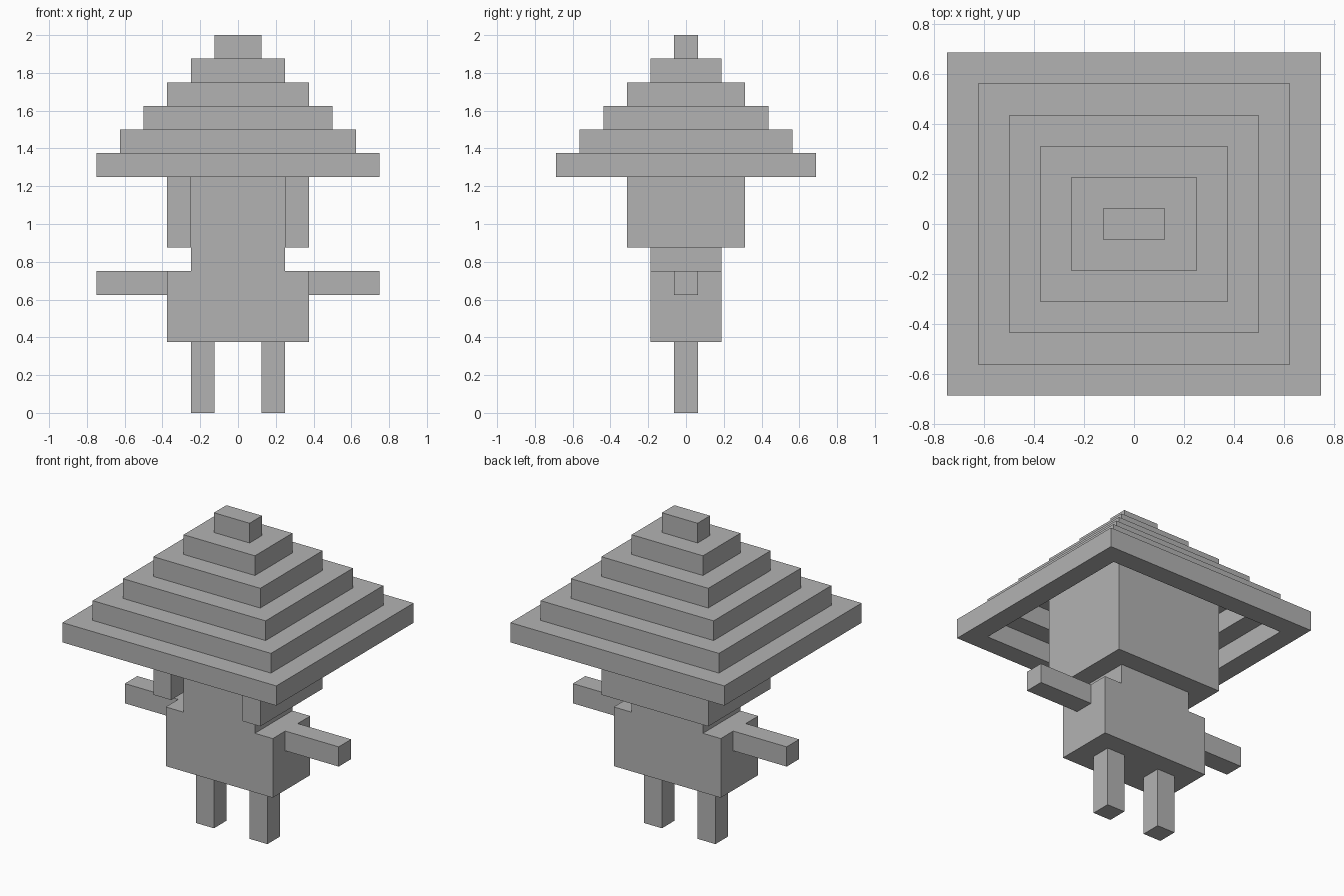
import bpy
import bmesh

U = 1 / 8  # block size

old = bpy.data.objects.get("Cube")
if old:
    bpy.data.objects.remove(old, do_unlink=True)

grey = bpy.data.materials.new("plain_grey")
grey.use_nodes = True
colour = (0.45, 0.45, 0.45, 1)
grey.diffuse_color = colour
grey.node_tree.nodes["Principled BSDF"].inputs["Base Color"].default_value = colour


def finish(name, bm):
    bmesh.ops.recalc_face_normals(bm, faces=bm.faces)
    mesh = bpy.data.meshes.new(name)
    bm.to_mesh(mesh)
    bm.free()
    mesh.materials.append(grey)
    obj = bpy.data.objects.new(name, mesh)
    bpy.context.collection.objects.link(obj)
    return obj


def prism(name, outline, z0, z1):
    """Extrude a plan outline, given in blocks, from z0 to z1."""
    bm = bmesh.new()
    low = [bm.verts.new((x * U, y * U, z0 * U)) for x, y in outline]
    high = [bm.verts.new((x * U, y * U, z1 * U)) for x, y in outline]
    bm.faces.new(low)
    bm.faces.new(high)
    for i in range(len(low)):
        j = (i + 1) % len(low)
        bm.faces.new((low[i], low[j], high[j], high[i]))
    return finish(name, bm)


def rect(x0, x1, y):
    return [(x0, -y), (x1, -y), (x1, y), (x0, y)]


def frame(name, hx, hy, z0, z1):
    """Rectangular ring, one block wide and open in the middle."""
    bm = bmesh.new()
    rings = []
    for inset, z in ((0, z0), (1, z0), (1, z1), (0, z1)):
        corners = rect(inset - hx, hx - inset, hy - inset)
        rings.append([bm.verts.new((x * U, y * U, z * U)) for x, y in corners])
    for k in range(4):
        a, b = rings[k], rings[(k + 1) % 4]
        for i in range(4):
            j = (i + 1) % 4
            bm.faces.new((a[i], a[j], b[j], b[i]))
    return finish(name, bm)


# Body and head
prism("body", rect(-3, 3, 1.5), 3, 6)
prism("head", rect(-2, 2, 1.5), 6, 13)

# Hair wraps the sides and back, leaving the face open
hair = [(-3, -2.5), (-2, -2.5), (-2, 1.5), (2, 1.5),
        (2, -2.5), (3, -2.5), (3, 2.5), (-3, 2.5)]
prism("hair", hair, 7, 13)

# Arms and legs
for side, s in (("left", 1), ("right", -1)):
    prism(side + "_arm", rect(3 * s, 6 * s, 0.5), 5, 6)
    prism(side + "_leg", rect(s, 2 * s, 0.5), 0, 3)

# Stepped hollow hat with a solid tip
for step in range(5):
    frame(f"hat_step_{step + 1}", 6 - step, 5.5 - step, 10 + step, 11 + step)
prism("hat_tip", rect(-1, 1, 0.5), 15, 16)
